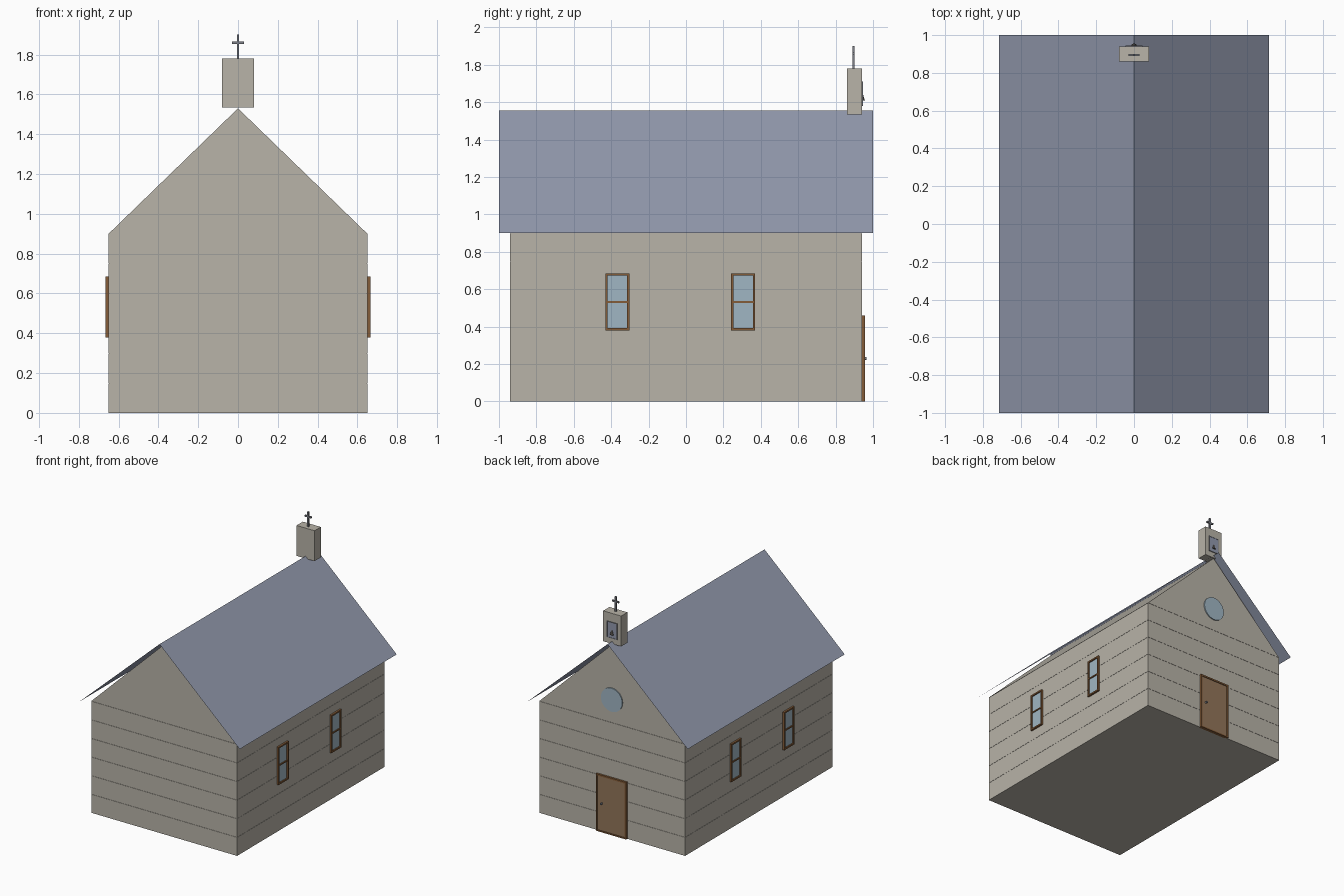
import bpy, bmesh, math
from mathutils import Matrix

cube = bpy.data.objects.get("Cube")
if cube:
    bpy.data.objects.remove(cube, do_unlink=True)


def material(name, r, g, b):
    rgb = [(c / 255 / 12.92) if c < 11 else ((c / 255 + 0.055) / 1.055) ** 2.4 for c in (r, g, b)]
    m = bpy.data.materials.new(name)
    m.use_nodes = True
    m.diffuse_color = (*rgb, 1)
    m.node_tree.nodes["Principled BSDF"].inputs["Base Color"].default_value = (*rgb, 1)
    return m


STONE = material("weathered grey boards", 184, 179, 168)
SLATE = material("blue grey slate", 146, 153, 173)
GLASS = material("pale blue glass", 160, 182, 195)
FRAME = material("brown trim", 132, 92, 56)
DOOR = material("door wood", 147, 118, 90)
METAL = material("grey metal", 125, 128, 136)
DARK = material("dark bell", 70, 66, 62)


def finish(name, bm, mat):
    bmesh.ops.recalc_face_normals(bm, faces=bm.faces)
    mesh = bpy.data.meshes.new(name)
    bm.to_mesh(mesh)
    bm.free()
    mesh.materials.append(mat)
    ob = bpy.data.objects.new(name, mesh)
    bpy.context.scene.collection.objects.link(ob)
    return ob


def boxes(name, mat, *spans):
    """One object from boxes given as (x0, x1, y0, y1, z0, z1)."""
    bm = bmesh.new()
    for x0, x1, y0, y1, z0, z1 in spans:
        mid = Matrix.Translation(((x0 + x1) / 2, (y0 + y1) / 2, (z0 + z1) / 2))
        size = Matrix.Diagonal((x1 - x0, y1 - y0, z1 - z0, 1))
        bmesh.ops.create_cube(bm, size=1, matrix=mid @ size)
    return finish(name, bm, mat)


def sheet(name, mat, profile, depth, closed):
    """Run an x-z profile along y from -depth to depth."""
    bm = bmesh.new()
    ends = [[bm.verts.new((x, y, z)) for x, z in profile] for y in (-depth, depth)]
    n = len(profile)
    for i in range(n if closed else n - 1):
        j = (i + 1) % n
        bm.faces.new((ends[0][i], ends[0][j], ends[1][j], ends[1][i]))
    if closed:
        for ring in ends:
            bm.faces.new(ring)
    return finish(name, bm, mat)


def cone(name, mat, sides, r1, r2, depth, place, face_back=True):
    bm = bmesh.new()
    turn = Matrix.Rotation(-math.pi / 2, 4, 'X') if face_back else Matrix()
    bmesh.ops.create_cone(bm, cap_ends=True, segments=sides, radius1=r1, radius2=r2,
                          depth=depth, matrix=Matrix.Translation(place) @ turn)
    return finish(name, bm, mat)


W, L, EAVE, BOARD = 0.65, 0.94, 0.9, 0.15

# Walls: stacked boards around a core
boxes("wall_core", STONE, (-W + .003, W - .003, -L + .003, L - .003, .001, EAVE))
boxes("wall_boards", STONE, *[(-W, W, -L, L, i * BOARD, (i + 1) * BOARD - .0015) for i in range(6)])
sheet("gables", STONE, [(-W, EAVE), (W, EAVE), (0, 1.53)], L, True)

# Thin roof
sheet("roof", SLATE, [(-.715, EAVE), (0, 1.555), (.715, EAVE)], 1.0, False)

# Side windows
z0, z1, t = .38, .685, .012
zm = (z0 + z1) / 2
for side, s in (("left", 1), ("right", -1)):
    for place, yc in (("front", -.367), ("back", .305)):
        def at(a, b, *rest):
            return (min(s * a, s * b), max(s * a, s * b), *rest)
        y0, y1 = yc - .064, yc + .064
        name = f"{side}_{place}_window"
        boxes(name + "_glass", GLASS, at(W - .01, W + .005, y0 + t, y1 - t, z0 + t, z1 - t))
        boxes(name + "_frame", FRAME,
              at(W - .01, W + .015, y0, y0 + t, z0, z1),
              at(W - .01, W + .015, y1 - t, y1, z0, z1),
              at(W - .01, W + .015, y0 + t, y1 - t, z0, z0 + t),
              at(W - .01, W + .015, y0 + t, y1 - t, z1 - t, z1),
              at(W - .01, W + .012, y0 + t, y1 - t, zm - .005, zm + .005))

# Door with frame and knob
boxes("door", DOOR, (-.122, .122, L - .01, L + .01, .01, .447))
boxes("door_frame", FRAME,
      (-.135, -.122, L - .01, L + .016, 0, .46),
      (.122, .135, L - .01, L + .016, 0, .46),
      (-.122, .122, L - .01, L + .016, .447, .46),
      (-.122, .122, L - .01, L + .016, 0, .01))
cone("door_knob", METAL, 12, .008, .008, .016, (.085, L + .017, .23))

# Round gable window
cone("round_window", GLASS, 32, .095, .095, .012, (0, L + .002, 1.085))

# Bell turret, louvred panel and bell
boxes("bell_turret", STONE, (-.08, .08, .86, L, 1.535, 1.78))
boxes("bell_panel", SLATE, (-.04, .04, L - .01, L + .004, 1.585, 1.705))
boxes("bell_panel_frame", METAL,
      (-.046, -.04, L - .01, L + .006, 1.58, 1.71),
      (.04, .046, L - .01, L + .006, 1.58, 1.71),
      (-.04, .04, L - .01, L + .006, 1.58, 1.585),
      (-.04, .04, L - .01, L + .006, 1.705, 1.71))
cone("bell", DARK, 12, .016, .004, .04, (0, L, 1.63), False)

# Roof cross
boxes("cross", METAL, (-.006, .006, .889, .901, 1.78, 1.9),
      (-.03, .03, .889, .901, 1.854, 1.866))
